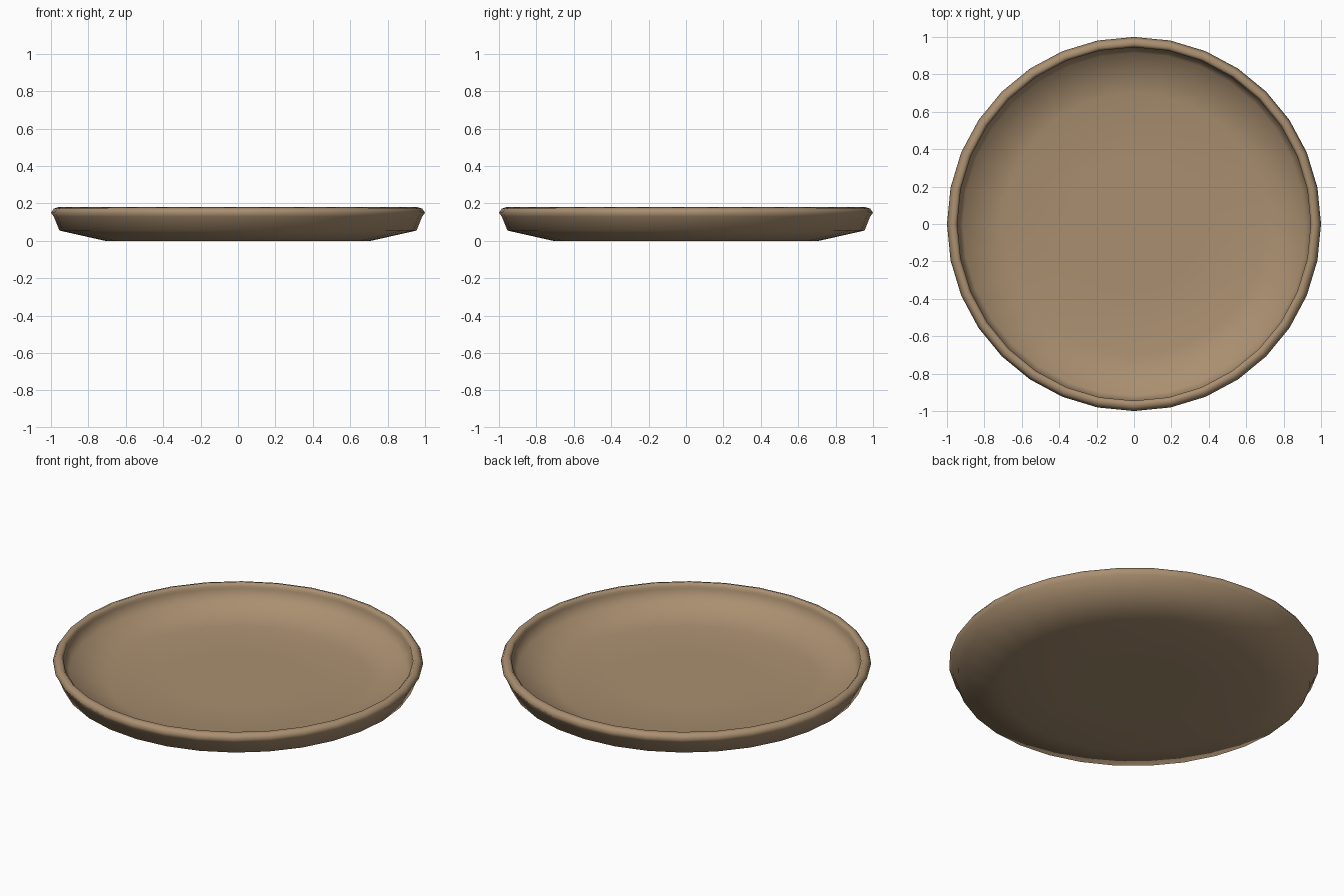
import bpy, bmesh
from math import sin, cos, tau

old = bpy.data.objects.get("Cube")
if old:
    bpy.data.objects.remove(old, do_unlink=True)

SIDES = 32

# Tan glaze
glaze = bpy.data.materials.new("tan_glaze")
glaze.use_nodes = True
tan = (0.40, 0.275, 0.162, 1)
glaze.diffuse_color = tan
glaze.node_tree.nodes["Principled BSDF"].inputs["Base Color"].default_value = tan


def lathe(name, profile, material):
    """Spin (radius, height) points round z; the first and last rings are capped."""
    bm = bmesh.new()
    rings = [[bm.verts.new((r * cos(tau * i / SIDES), r * sin(tau * i / SIDES), z))
              for i in range(SIDES)] for r, z in profile]
    for low, high in zip(rings, rings[1:]):
        for i in range(SIDES):
            j = (i + 1) % SIDES
            bm.faces.new((low[i], low[j], high[j], high[i]))
    bm.faces.new(rings[0][::-1])
    bm.faces.new(rings[-1])
    for face in bm.faces:
        face.smooth = True
    mesh = bpy.data.meshes.new(name)
    bm.to_mesh(mesh)
    bm.free()
    mesh.materials.append(material)
    obj = bpy.data.objects.new(name, mesh)
    bpy.context.collection.objects.link(obj)
    return obj


# Shallow plate: underside, outer wall, rolled rim, inner wall, floor
lathe("plate", [
    (0.35, 0.0), (0.71, 0.0), (0.955, 0.055), (0.985, 0.13),
    (1.0, 0.15), (0.985, 0.172), (0.96, 0.18), (0.945, 0.165), (0.945, 0.15),
    (0.915, 0.09), (0.70, 0.04), (0.35, 0.04),
], glaze)
